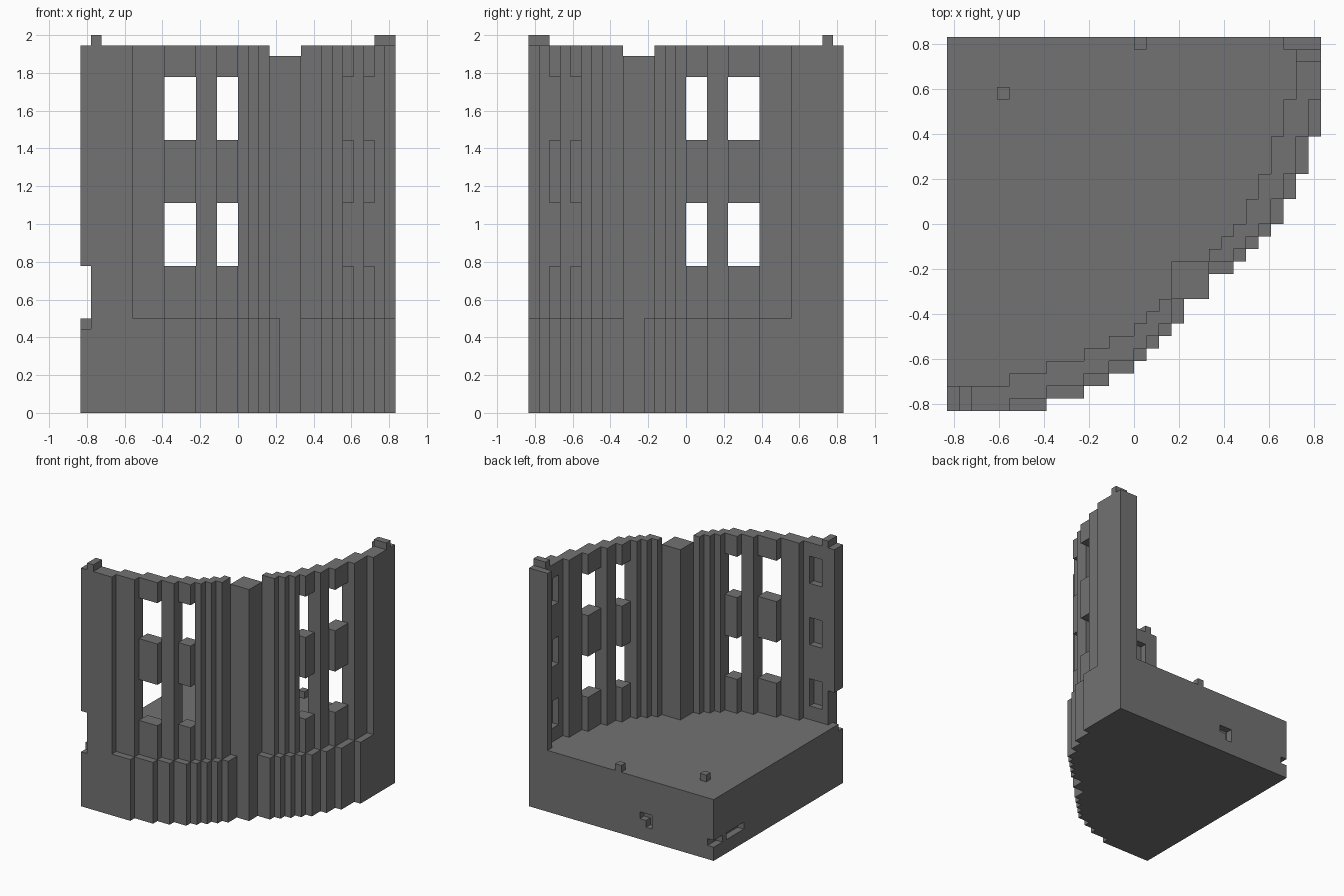
import bpy
import bmesh

U = 2 / 36          # one block
SIDE = 30           # plan size in blocks
FLOOR, TOP = 9, 35  # heights in blocks

cube = bpy.data.objects.get("Cube")
if cube:
    bpy.data.objects.remove(cube, do_unlink=True)

stone = bpy.data.materials.new("dark_grey_stone")
stone.use_nodes = True
GREY = (0.17, 0.17, 0.17, 1)
stone.diffuse_color = GREY
stone.node_tree.nodes["Principled BSDF"].inputs["Base Color"].default_value = GREY


def place(i, d, z):
    """Block coordinates: i to the left, d from back to front, z up."""
    return ((i - SIDE / 2) * U, (SIDE / 2 - d) * U, z * U)


def prism(bm, outline, z0, z1):
    """Extrude a plan outline between two heights."""
    face = bm.faces.new([bm.verts.new(place(i, d, z0)) for i, d in outline])
    top = bmesh.ops.extrude_face_region(bm, geom=[face])["geom"]
    verts = [v for v in top if isinstance(v, bmesh.types.BMVert)]
    bmesh.ops.translate(bm, verts=verts, vec=(0, 0, (z1 - z0) * U))


def box(bm, i, d, z, flip=False):
    """Box from (low, high) ranges; flip swaps the two wings."""
    if flip:
        i, d = d, i
    prism(bm, [(i[0], d[0]), (i[1], d[0]), (i[1], d[1]), (i[0], d[1])], *z)


def make(name, bm):
    bmesh.ops.recalc_face_normals(bm, faces=bm.faces[:])
    mesh = bpy.data.meshes.new(name)
    bm.to_mesh(mesh)
    bm.free()
    mesh.materials.append(stone)
    obj = bpy.data.objects.new(name, mesh)
    bpy.context.collection.objects.link(obj)
    return obj


def from_boxes(name, boxes, flip=False):
    bm = bmesh.new()
    for b in boxes:
        box(bm, *b, flip=flip)
    return make(name, bm)


def carve(obj, boxes, flip=False):
    """Cut boxes out of a part and bake the result."""
    for b in boxes:
        cutter = from_boxes("cutter", [b], flip)
        mod = obj.modifiers.new("cut", "BOOLEAN")
        mod.operation, mod.solver, mod.object = "DIFFERENCE", "EXACT", cutter
        bpy.context.view_layer.update()
        graph = bpy.context.evaluated_depsgraph_get()
        baked = bpy.data.meshes.new_from_object(obj.evaluated_get(graph))
        obj.modifiers.clear()
        obj.data = baked
        bpy.data.objects.remove(cutter, do_unlink=True)


# Quarter-round stepped base, symmetric about its diagonal
half = [(0, SIDE)]
for k, end in enumerate((8, 11, 13, 15, 16, 17, 18, 19)):
    half += [(end, SIDE - k), (end, SIDE - k - 1)]
half[-1] = (19, 21)
outline = [(0, 0)] + half + [(21, 21)] + [(d, i) for i, d in reversed(half)]
bm = bmesh.new()
prism(bm, outline, 0, FLOOR)
base = make("stepped_base", bm)
carve(base, [
    ((-0.5, 1), (29, 30.5), (8, 9.5)),   # front corner notch
    ((-0.5, 1), (-0.5, 2), (2, 3)),      # back corner socket
    ((-0.5, 1), (3, 7), (2, 3)),         # side slot
    ((10, 12), (-0.5, 1), (3, 4)),       # back socket, upper part
    ((10, 11), (-0.5, 1), (2, 3.5)),     # back socket, lower part
])

# Floor pegs
from_boxes("floor_pegs", [((15, 16), (0, 1), (FLOOR, FLOOR + 1)),
                          ((4, 5), (4, 5), (FLOOR, FLOOR + 1))])

# Corner pillar between the wings
from_boxes("corner_pillar", [((18, 21), (18, 21), (FLOOR, TOP - 1))])

# Two mirrored wings of stepped wall, two blocks thick
BANDS = (0, 5, 8, 11, 13, 15, 16, 17, 18)
WINDOWS = (8, 13)
for side, flip in (("right", False), ("left", True)):
    piers, spandrels = [], []
    for k in range(1, len(BANDS) - 1):
        i, d = (BANDS[k], BANDS[k + 1]), (28 - k, 30 - k)
        if i[0] in WINDOWS:
            spandrels += [(i, d, z) for z in ((FLOOR, 14), (20, 26), (32, TOP))]
        else:
            piers.append((i, d, (FLOOR, TOP)))
    from_boxes(side + "_wall_piers", piers, flip)
    from_boxes(side + "_window_spandrels", spandrels, flip)

    # End panel with three niches on the inside
    panel = from_boxes(side + "_end_panel", [((0, 5), (28, 30), (FLOOR, TOP))], flip)
    carve(panel, [((2, 4), (27.5, 29), (z, z + 4)) for z in (11, 20, 29)], flip)
    if not flip:
        carve(panel, [((-0.5, 1), (27.5, 30.5), (8.5, 14))])
    from_boxes(side + "_top_peg", [((1, 2), (28, 30), (TOP, TOP + 1))], flip)

# Narrow return at the back end of the left wing
from_boxes("left_end_return", [((27, 28), (0, 1), (FLOOR, TOP))])
